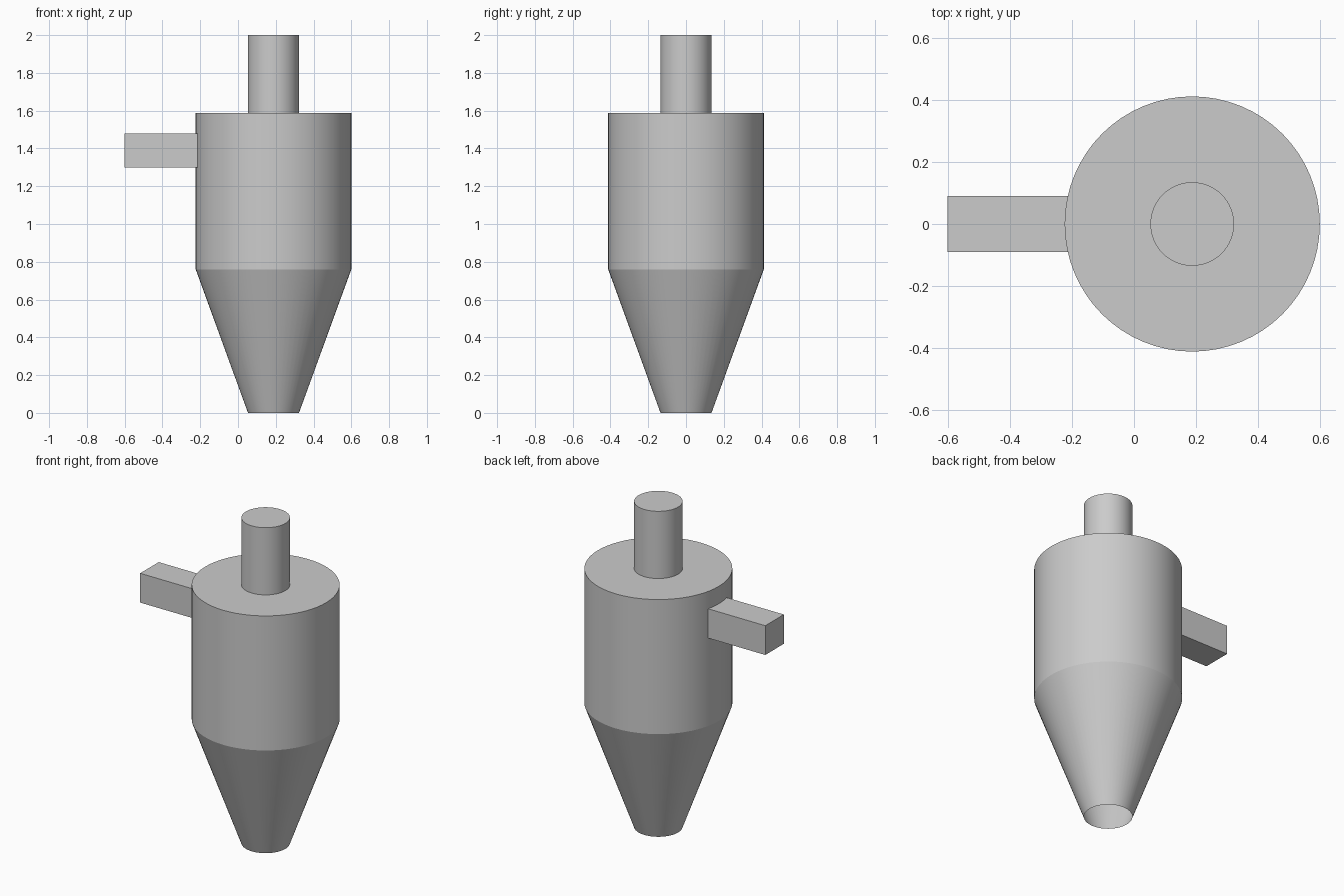
import bpy
import bmesh
from mathutils import Matrix, Vector

cube = bpy.data.objects.get("Cube")
if cube:
    bpy.data.objects.remove(cube, do_unlink=True)

AXIS_X = 0.188
BODY_R, PIPE_R = 0.412, 0.135
CONE_TOP, BODY_TOP, PIPE_TOP = 0.76, 1.587, 2.0

metal = bpy.data.materials.new("light grey metal")
metal.use_nodes = True
grey = (0.6, 0.6, 0.6, 1)
metal.diffuse_color = grey
metal.node_tree.nodes["Principled BSDF"].inputs["Base Color"].default_value = grey


def finish(name, bm, smooth):
    mesh = bpy.data.meshes.new(name)
    bm.to_mesh(mesh)
    bm.free()
    mesh.materials.append(metal)
    obj = bpy.data.objects.new(name, mesh)
    bpy.context.collection.objects.link(obj)
    if smooth:
        bpy.ops.object.select_all(action="DESELECT")
        obj.select_set(True)
        bpy.context.view_layer.objects.active = obj
        bpy.ops.object.shade_smooth_by_angle()
    return obj


def round_shell(name, r_low, r_high, z_low, z_high, lid):
    """Upright round shell, open below, with an optional flat lid."""
    bm = bmesh.new()
    place = Matrix.Translation((AXIS_X, 0, (z_low + z_high) / 2))
    bmesh.ops.create_cone(bm, cap_ends=True, segments=64, radius1=r_low,
                          radius2=r_high, depth=z_high - z_low, matrix=place)
    bm.normal_update()
    ends = [f for f in bm.faces
            if f.normal.z < -0.9 or (f.normal.z > 0.9 and not lid)]
    bmesh.ops.delete(bm, geom=ends, context="FACES_ONLY")
    return finish(name, bm, True)


# Hopper, open at the bottom outlet
round_shell("discharge_cone", PIPE_R, BODY_R, 0, CONE_TOP, False)
# Main barrel and the outlet pipe on its lid
round_shell("barrel", BODY_R, BODY_R, CONE_TOP, BODY_TOP, True)
round_shell("outlet_pipe", PIPE_R, PIPE_R, BODY_TOP, PIPE_TOP, True)

# Square inlet duct on the right side, ending just inside the barrel wall
low, high = Vector((-0.602, -0.09, 1.3)), Vector((-0.21, 0.09, 1.48))
bm = bmesh.new()
bmesh.ops.create_cube(bm, size=1, matrix=Matrix.Translation((low + high) / 2)
                      @ Matrix.Diagonal((*(high - low), 1)))
finish("inlet_duct", bm, False)
